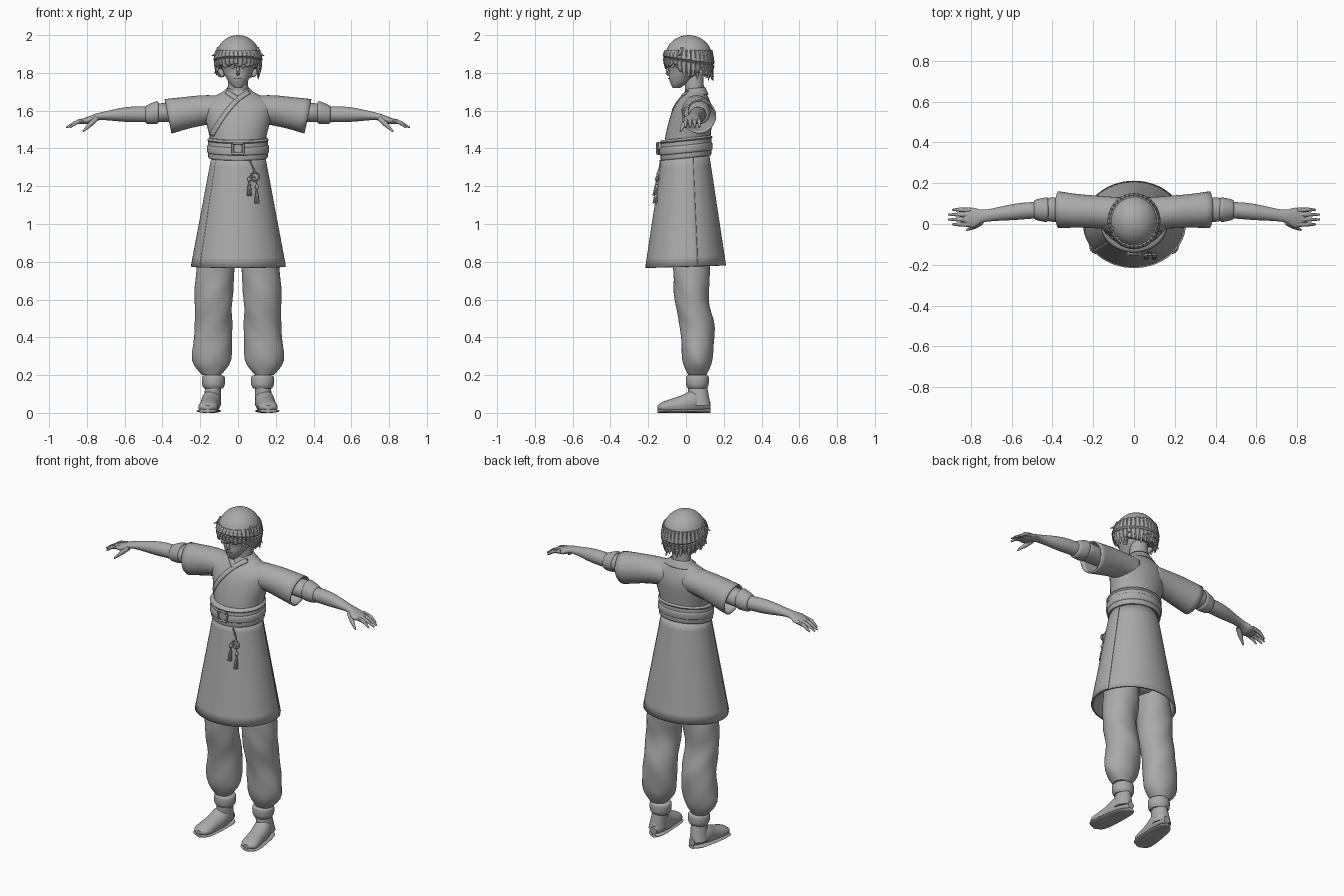
import bpy, bmesh, math, random
from mathutils import Vector

random.seed(4)
if "Cube" in bpy.data.objects:
    bpy.data.objects.remove(bpy.data.objects["Cube"])

GREY = (.4, .4, .4, 1)
FULL = math.tau
mat = bpy.data.materials.new("plain grey")
mat.use_nodes = True
mat.diffuse_color = GREY
mat.node_tree.nodes["Principled BSDF"].inputs["Base Color"].default_value = GREY
parts = []


def skin(name, rings, wrap=True, cap=True, thick=0, offset=-1):
    """Bridge a list of rings of points into one surface."""
    bm = bmesh.new()
    loops = [[bm.verts.new(point) for point in ring_points] for ring_points in rings]
    count = len(loops[0])
    for low, high in zip(loops, loops[1:]):
        for i in range(count if wrap else count - 1):
            j = (i + 1) % count
            bm.faces.new((low[i], low[j], high[j], high[i]))
    if cap and wrap:
        bm.faces.new(loops[0])
        bm.faces.new(loops[-1])
    bmesh.ops.recalc_face_normals(bm, faces=bm.faces)
    mesh = bpy.data.meshes.new(name)
    bm.to_mesh(mesh)
    bm.free()
    mesh.materials.append(mat)
    obj = bpy.data.objects.new(name, mesh)
    bpy.context.collection.objects.link(obj)
    if thick:
        shell = obj.modifiers.new("thickness", "SOLIDIFY")
        shell.thickness, shell.offset = thick, offset
    parts.append(obj)
    return obj


def blend(rows, steps=4):
    """Smooth (Hermite) interpolation between rows of numbers."""
    rows = [Vector(row) for row in rows]
    last = len(rows) - 1
    slopes = [(rows[min(i + 1, last)] - rows[max(i - 1, 0)]) / 2 for i in range(last + 1)]
    out = []
    for i in range(last):
        for step in range(steps):
            t = step / steps
            ease = t * t * (3 - 2 * t)
            out.append(rows[i].lerp(rows[i + 1], ease)
                       + slopes[i] * t * (1 - t) ** 2 - slopes[i + 1] * t * t * (1 - t))
    return out + [rows[last]]


def ring(x=0, y=0, z=0, wide=0, deep=0, tall=0, tilt=0):
    """Ellipse with two of three radii (x, y, z): centre and two half axes."""
    if not tall:
        return (x, y, z, wide, 0, 0, 0, deep, tilt * deep)
    return (x, y, z, wide, deep, 0, tilt * tall, 0, tall)


def loft(name, rows, sides=32, side=1, fold=0, start=0, end=FULL, **options):
    """Smooth surface through ellipses; fold adds cloth creases."""
    wrap = end - start == FULL
    rings = []
    for row in blend(rows):
        centre, across, along = Vector(row[:3]), Vector(row[3:6]), Vector(row[6:])
        points = []
        for i in range(sides):
            a = start + (end - start) * i / (sides if wrap else sides - 1)
            run = centre.x + centre.z
            crease = 1 + fold * math.sin(3 * a + 26 * run) * math.sin(a + 11 * run)
            p = centre + crease * (across * math.cos(a) + along * math.sin(a))
            points.append((side * p.x, p.y, max(0, p.z)))
        rings.append(points)
    return skin(name, rings, wrap=wrap, **options)


def tube(name, path, radii, side=1, sides=8, flat=1):
    """Tapered tube; radii are spread evenly along the path."""
    path = blend(path)
    rings = []
    for i, p in enumerate(path):
        ahead = path[min(i + 1, len(path) - 1)] - path[max(i - 1, 0)]
        turn = ahead.to_track_quat("Z", "Y")
        place = i / (len(path) - 1) * (len(radii) - 1)
        k = min(int(place), len(radii) - 2)
        r = radii[k] + (radii[k + 1] - radii[k]) * (place - k)
        points = []
        for j in range(sides):
            a = FULL * j / sides
            q = p + turn @ Vector((r * math.cos(a), flat * r * math.sin(a), 0))
            points.append((side * q.x, q.y, q.z))
        rings.append(points)
    return skin(name, rings)


def ribbon(name, target, path, width, side=1):
    """Thin strip laid on the front of another part, path given in x and z."""
    bpy.context.view_layer.update()
    path = blend([(x, z, 0) for x, z in path], steps=8)
    rings, y = [], 0
    for i, p in enumerate(path):
        run = path[min(i + 1, len(path) - 1)] - path[max(i - 1, 0)]
        across = Vector((-run.y, run.x)).normalized() * width / 2
        points = []
        for k in (-1, 0, 1):
            x, z = side * (p.x + k * across.x), p.y + k * across.y
            hit, place, normal, face = target.ray_cast(Vector((x, -1, z)), Vector((0, 1, 0)))
            y = place.y if hit else y
            points.append((x, y - .002, z))
        rings.append(points)
    return skin(name, rings, wrap=False, thick=.007, offset=0)


def band(name, z, height, size):
    """Soft-edged strap around the waist, rising towards the back."""
    edge = .008
    levels = ((0, -edge), (edge, 0), (height - edge, 0), (height, -edge))
    loft(name, [ring(z=z + up, wide=size + grow, deep=size + grow - .024, tilt=.1) for up, grow in levels], sides=40)


# Head, neck and face
head = loft("head", [
    ring(z=1.72, y=-.05, wide=.02, deep=.02), ring(z=1.74, y=-.04, wide=.04, deep=.04),
    ring(z=1.77, y=-.02, wide=.06, deep=.07), ring(z=1.81, wide=.08, deep=.09),
    ring(z=1.88, wide=.09, deep=.1), ring(z=1.97, y=.01, wide=.05, deep=.06)])
loft("neck", [ring(z=1.63, y=.05, wide=.06, deep=.05), ring(z=1.8, y=.04, wide=.05, deep=.05)])
tube("nose", [(0, -.09, 1.84), (0, -.1, 1.8), (0, -.08, 1.79)], [.006, .01, .006])
ribbon("mouth", head, [(-.02, 1.77), (.02, 1.77)], width=.005)
for side, label in ((1, "left"), (-1, "right")):
    ribbon(label + "_eye", head, [(.02, 1.83), (.04, 1.84), (.06, 1.84)], width=.012, side=side)
    ribbon(label + "_brow", head, [(.02, 1.85), (.06, 1.86)], width=.006, side=side)
    tube(label + "_ear", [(.08, .02, 1.78), (.1, .04, 1.84)], [.008, .018, .01], side=side)

# Hair: domed cap, low at the back, with pointed locks around its edge
HAIR_WIDE, HAIR_DEEP, HAIR_Y = .118, .126, .014
cap_rows = []
for step in range(9):
    rise = -.5 + step / 8 * (math.pi / 2 + .49)
    round_off = math.cos(rise)
    cap_rows.append(ring(y=HAIR_Y, z=1.88 + .12 * math.sin(rise), wide=HAIR_WIDE * round_off,
                         deep=HAIR_DEEP * round_off, tilt=min(0, rise) * .7))
loft("hair_cap", cap_rows)
LOCKS = 34
for i in range(LOCKS):
    angle = FULL * i / LOCKS
    back = math.sin(angle)
    tip = (1.83 if back < -.5 else 1.78 - .02 * back) + random.uniform(-.01, .02)
    flare = random.uniform(.9, 1.1)
    levels = ((.95, 1.92), (1, 1.87 - .02 * back), (.97, tip / 2 + .925), (flare, tip))
    path = [(out * HAIR_WIDE * math.cos(angle), HAIR_Y + out * HAIR_DEEP * back, z) for out, z in levels]
    tube("hair_lock", path, [.012, .022, .016, .001], sides=6, flat=.6)
for side in (1, -1):
    tube("side_tuft", [(.1, -.02, 1.93), (.12, -.03, 1.9), (.14, -.04, 1.89)], [.012, .001], side=side, sides=6)

# Tunic body, crossed lapels and collar
torso = loft("tunic_body", [
    ring(z=1.34, wide=.14, deep=.12), ring(z=1.46, y=.01, wide=.15, deep=.12),
    ring(z=1.58, y=.03, wide=.18, deep=.11), ring(z=1.64, y=.04, wide=.18, deep=.09),
    ring(z=1.69, y=.05, wide=.1, deep=.06), ring(z=1.71, y=.05, wide=.06, deep=.05)])
ribbon("crossed_lapel", torso, [(.06, 1.7), (0, 1.66), (-.07, 1.58), (-.14, 1.47)], width=.024)
ribbon("under_lapel", torso, [(-.06, 1.7), (0, 1.66)], width=.024)
loft("collar", [ring(z=1.68, y=.05, wide=.1, deep=.07, tilt=.1), ring(z=1.72, y=.05, wide=.06, deep=.05, tilt=.1)],
     cap=False, thick=.006)

# Sash, belt and buckle
band("sash", z=1.35, height=.1, size=.158)
band("belt", z=1.375, height=.045, size=.164)
band("sash_upper_edge", z=1.436, height=.02, size=.163)
BELT_Z, BUCKLE = 1.4, .028
tube("buckle_plate", [(0, -.12, BELT_Z), (0, -.15, BELT_Z)], [.034, .034], sides=4)
corners = [(x * BUCKLE, -.152, BELT_Z + z * BUCKLE) for x, z in ((-1, -1), (1, -1), (1, 1), (-1, 1))]
for i, corner in enumerate(corners):
    tube("buckle_frame", [corners[i - 1], corner], [.006, .006])


# Flared skirt of the tunic with its overlapping front panel
def skirt_rows(grow):
    return [ring(z=1.36 - .585 * t, wide=.14 + .11 * t + grow, deep=.124 + .088 * t + grow, tilt=.03)
            for t in (0, .5, 1)]


loft("skirt", skirt_rows(0), sides=56, cap=False, thick=.01)
loft("skirt_overlap", skirt_rows(.004), sides=48, start=-2.5, end=.3, cap=False, thick=.006)

# Hanging ornament: cord, medallion and two tassels
MEDAL = Vector((.09, -.15, 1.25))
tube("cord", [(.06, -.135, 1.34), (.08, -.14, 1.3), (.09, -.15, 1.27)], [.004, .004])
turns = [FULL * i / 12 for i in range(13)]
tube("medallion_rim", [MEDAL + .022 * Vector((math.cos(a), 0, math.sin(a))) for a in turns], [.005, .005])
tube("medallion", [MEDAL + Vector((0, .01, 0)), MEDAL], [.018, .018], sides=16)
for x, top in ((.06, 1.25), (.1, 1.21)):
    knot = Vector((x, -.155, top))
    tube("tassel_cord", [MEDAL, knot], [.003, .003])
    tube("tassel_knot", [knot, knot - Vector((0, 0, .024))], [.004, .011, .006])
    for a in turns[::2]:
        hang = Vector((math.cos(a), math.sin(a), 0)) * .01
        tube("tassel_strand", [knot - Vector((0, 0, .02)), knot + hang - Vector((0, .01, .1))], [.003, .005, .004])

loft("hips", [ring(z=.84, y=.02, wide=.1, deep=.07), ring(z=.92, y=.02, wide=.17, deep=.11),
              ring(z=1.3, wide=.12, deep=.1)])

for side, label in ((1, "left"), (-1, "right")):
    # Wide outer sleeve with open hem, then the inner sleeve and cuff
    loft(label + "_sleeve", [
        ring(x=.06, y=.05, z=1.61, deep=.08, tall=.07), ring(x=.2, y=.06, z=1.6, deep=.08, tall=.08),
        ring(x=.37, y=.07, z=1.57, deep=.09, tall=.09, tilt=.2)], side=side, fold=.02, cap=False, thick=.008)
    loft(label + "_inner_sleeve", [
        ring(x=.2, y=.06, z=1.6, deep=.05, tall=.05), ring(x=.39, y=.07, z=1.59, deep=.06, tall=.05),
        ring(x=.43, y=.07, z=1.59, deep=.05, tall=.05)], side=side, fold=.03)
    loft(label + "_sleeve_cuff", [
        ring(x=.42, y=.07, z=1.59, deep=.05, tall=.05), ring(x=.43, y=.07, z=1.59, deep=.06, tall=.06),
        ring(x=.48, y=.07, z=1.58, deep=.05, tall=.05), ring(x=.49, y=.07, z=1.58, deep=.04, tall=.04)], side=side)
    # Forearm, palm, fingers and thumb
    loft(label + "_arm", [
        ring(x=.45, y=.07, z=1.58, deep=.04, tall=.04), ring(x=.58, y=.06, z=1.58, deep=.04, tall=.04),
        ring(x=.73, y=.04, z=1.57, deep=.03, tall=.02), ring(x=.79, y=.03, z=1.55, deep=.05, tall=.02),
        ring(x=.84, y=.03, z=1.54, deep=.03, tall=.01)], side=side)
    for i, reach in enumerate((.09, .11, .11, .09)):
        y = .07 - .024 * i
        tube(label + "_finger", [(.8, y, 1.55), (.85, y, 1.54), (.8 + reach, y, 1.51)], [.012, .011, .004], side=side)
    tube(label + "_thumb", [(.75, .01, 1.56), (.78, -.01, 1.53), (.82, -.03, 1.49)], [.016, .014, .004], side=side)
    # Baggy trouser leg gathered into an ankle wrap
    loft(label + "_trouser_leg", [
        ring(x=.1, y=.02, z=1, wide=.09, deep=.1), ring(x=.12, y=.03, z=.75, wide=.1, deep=.1),
        ring(x=.13, y=.03, z=.6, wide=.1, deep=.09), ring(x=.13, y=.06, z=.45, wide=.1, deep=.09),
        ring(x=.14, y=.06, z=.28, wide=.1, deep=.08), ring(x=.14, y=.06, z=.2, wide=.05, deep=.05)],
        side=side, fold=.04, sides=40)
    loft(label + "_ankle_wrap", [
        ring(x=.13, y=.06, z=.13, wide=.05, deep=.05), ring(x=.13, y=.06, z=.15, wide=.06, deep=.06),
        ring(x=.13, y=.06, z=.19, wide=.06, deep=.06), ring(x=.13, y=.06, z=.2, wide=.04, deep=.05)], side=side)
    # Soft shoe with a low sole, toes turned slightly out
    loft(label + "_shoe_shaft", [
        ring(x=.14, y=.07, z=.04, wide=.05, deep=.06), ring(x=.13, y=.06, z=.15, wide=.04, deep=.05)], side=side)
    loft(label + "_shoe", [
        ring(x=.16, y=-.15, z=.03, wide=.02, tall=.01), ring(x=.16, y=-.12, z=.03, wide=.05, tall=.03),
        ring(x=.15, y=-.03, z=.04, wide=.05, tall=.05), ring(x=.14, y=.05, z=.06, wide=.05, tall=.06),
        ring(x=.13, y=.13, z=.04, wide=.02, tall=.02)], side=side)
    loft(label + "_sole", [
        ring(x=.16, y=-.15, z=.01, wide=.02, tall=.01), ring(x=.16, y=-.11, z=.01, wide=.06, tall=.01),
        ring(x=.14, y=.08, z=.01, wide=.05, tall=.01), ring(x=.13, y=.13, z=.01, wide=.02, tall=.01)], side=side)

# Smooth shading with sharp creases kept
bpy.ops.object.select_all(action="DESELECT")
for part in parts:
    part.select_set(True)
bpy.context.view_layer.objects.active = parts[0]
bpy.ops.object.shade_smooth_by_angle(angle=math.radians(45))
